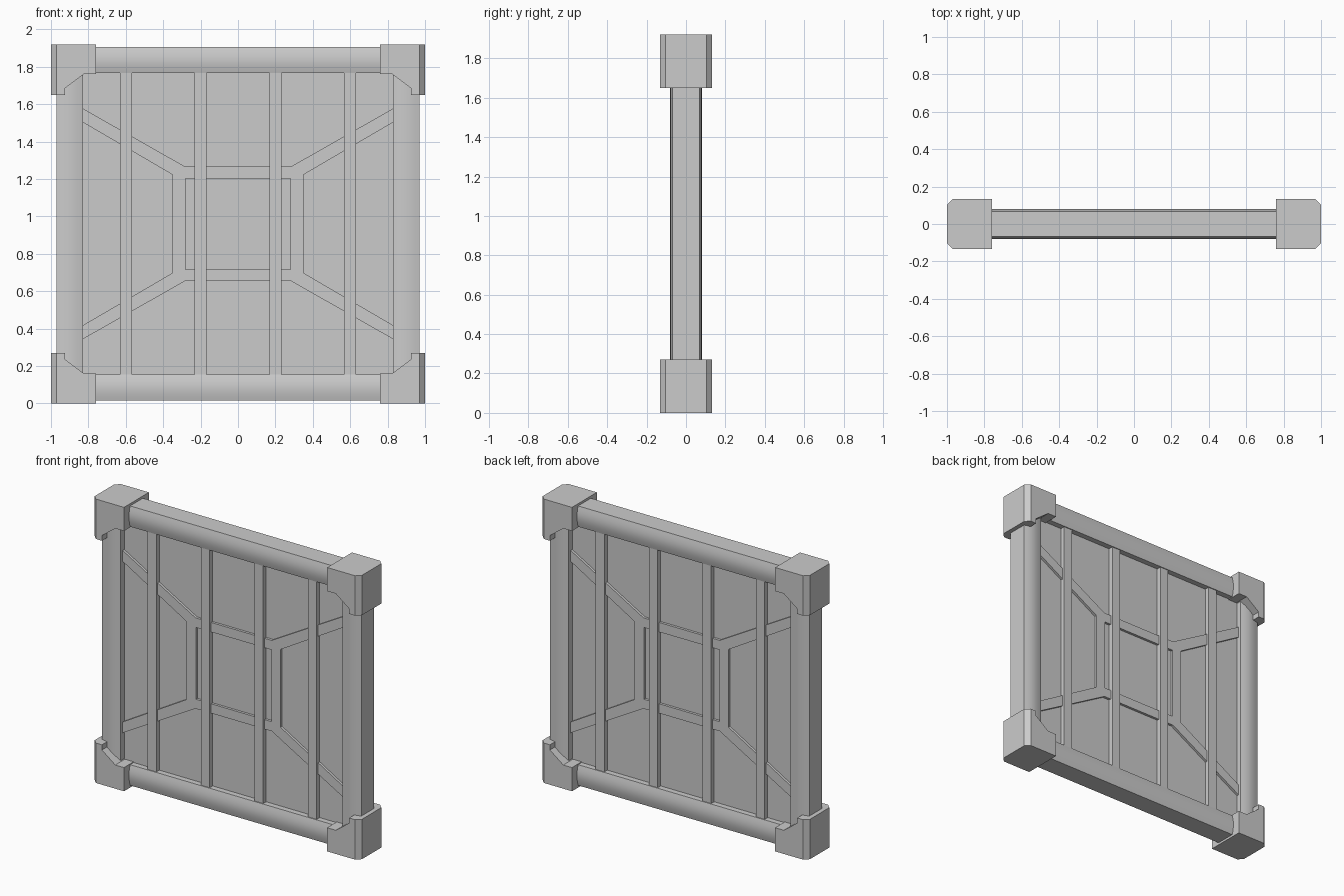
import bpy, bmesh, math

if "Cube" in bpy.data.objects:
    bpy.data.objects.remove(bpy.data.objects["Cube"])

MID = 0.96   # height of the centre, all parts are built around it

grey = bpy.data.materials.new("light grey")
grey.use_nodes = True
colour = (0.6, 0.6, 0.6, 1)
grey.diffuse_color = colour
grey.node_tree.nodes["Principled BSDF"].inputs["Base Color"].default_value = colour


def finish(name, bm):
    bmesh.ops.recalc_face_normals(bm, faces=bm.faces)
    mesh = bpy.data.meshes.new(name)
    bm.to_mesh(mesh)
    bm.free()
    mesh.materials.append(grey)
    obj = bpy.data.objects.new(name, mesh)
    obj.location.z = MID
    bpy.context.collection.objects.link(obj)
    return obj


def prism(name, points, axis, low, high, bevel_outer=0):
    """Extrude a 2D outline along x, y or z."""
    bm = bmesh.new()
    place = {"x": lambda a, b, c: (c, a, b),
             "y": lambda a, b, c: (a, c, b),
             "z": lambda a, b, c: (a, b, c)}[axis]
    face = bm.faces.new([bm.verts.new(place(a, b, low)) for a, b in points])
    ext = bmesh.ops.extrude_face_region(bm, geom=[face])
    for v in ext["geom"]:
        if isinstance(v, bmesh.types.BMVert):
            v.co["xyz".index(axis)] = high
    if bevel_outer:
        edges = [e for e in bm.edges if all(v.co.x > 0.99 for v in e.verts)
                 and abs(e.verts[0].co.z - e.verts[1].co.z) > 0.1]
        bmesh.ops.bevel(bm, geom=edges, offset=bevel_outer, segments=1, affect="EDGES")
    return finish(name, bm)


def box(name, x0, x1, z0, z1, depth):
    return prism(name, [(x0, z0), (x1, z0), (x1, z1), (x0, z1)], "y", -depth, depth)


def mirror(obj, x, z):
    mod = obj.modifiers.new("mirror", "MIRROR")
    mod.use_axis = (x, False, z)


def smooth(obj):
    bpy.ops.object.select_all(action="DESELECT")
    obj.select_set(True)
    bpy.context.view_layer.objects.active = obj
    bpy.ops.object.shade_smooth_by_angle(angle=math.radians(30))


def rail_profile(inner, outer):
    """Flat outer and inner edges with gently bulging front and back."""
    steps = 8
    side = [(0.068 + 0.012 * math.sin(math.pi * i / steps),
             inner + (outer - inner) * i / steps) for i in range(steps + 1)]
    return side + [(-d, h) for d, h in reversed(side)]


# Frame rails
rail = prism("horizontal_rails", rail_profile(0.805, 0.945), "x", -0.9, 0.9)
mirror(rail, False, True)
smooth(rail)
post = prism("side_rails", [(h, d) for d, h in rail_profile(0.83, 0.97)], "z", -0.9, 0.9)
mirror(post, True, False)
smooth(post)

# Corner brackets
outline = [(1, 0.96), (0.76, 0.96), (0.76, 0.8), (0.825, 0.8),
           (0.925, 0.725), (0.925, 0.69), (1, 0.69)]
bracket = prism("corner_brackets", outline, "y", -0.133, 0.133, bevel_outer=0.03)
mirror(bracket, True, True)

# Panel
box("panel", -0.84, 0.84, -0.81, 0.81, 0.03)

# Vertical bars
for x in (0.2, 0.6):
    bar = box("vertical_bars", x - 0.032, x + 0.032, -0.81, 0.81, 0.062)
    mirror(bar, True, False)

# Central ring and diagonal braces
mirror(box("ring_crossbars", -0.285, 0.285, 0.243, 0.307, 0.047), False, True)
mirror(box("ring_sides", 0.282, 0.351, -0.263, 0.263, 0.047), True, False)
brace = prism("diagonal_braces", [(0.83, 0.617), (0.285, 0.307), (0.282, 0.243),
                                  (0.351, 0.263), (0.83, 0.543)], "y", -0.047, 0.047)
mirror(brace, True, True)
